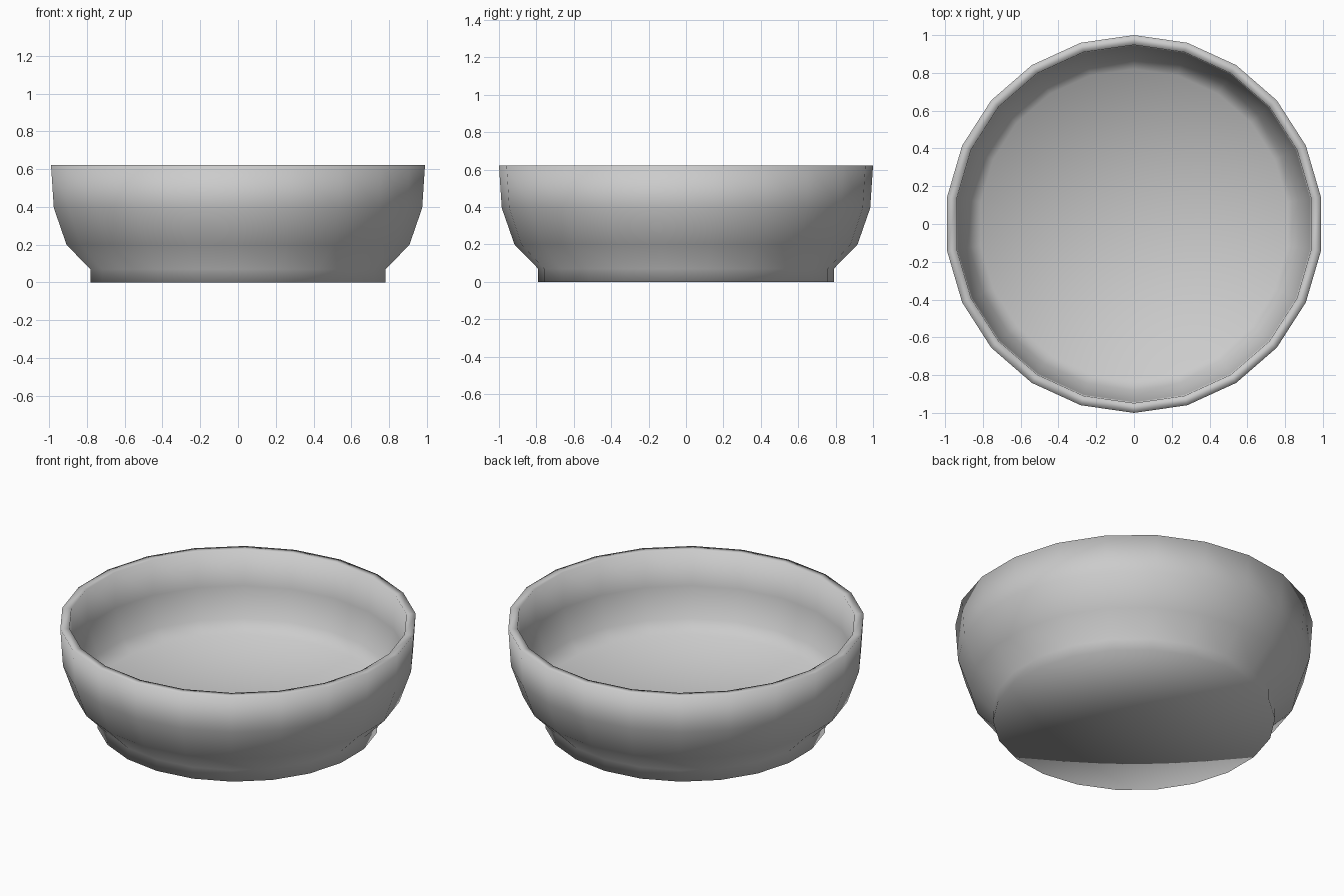
import bpy
import bmesh
from math import sin, cos, tau

SIDES = 22

# Remove the default cube
cube = bpy.data.objects.get("Cube")
if cube:
    bpy.data.objects.remove(cube, do_unlink=True)

# Plain grey material
grey = bpy.data.materials.new("light_grey")
grey.use_nodes = True
color = (0.6, 0.6, 0.6, 1)
grey.diffuse_color = color
grey.node_tree.nodes["Principled BSDF"].inputs["Base Color"].default_value = color

# Radius and height, from the foot up the outside, over the rim, down the inside
floor_height = 0.16
profile = [
    (0.79, 0), (0.79, 0.07), (0.917, 0.2), (0.985, 0.395), (1, 0.622),
    (0.948, 0.622), (0.942, 0.405), (0.88, 0.23), (0.82, floor_height),
]

bm = bmesh.new()


def make_ring(radius, height):
    """Ring of vertices with one corner pointing to the back."""
    angles = [tau * i / SIDES for i in range(SIDES)]
    return [bm.verts.new((radius * sin(a), radius * cos(a), height)) for a in angles]


def cap(ring, height):
    """Close a ring with a fan of triangles."""
    centre = bm.verts.new((0, 0, height))
    for i in range(SIDES):
        bm.faces.new((ring[i], ring[(i + 1) % SIDES], centre))


# Walls, underside and inner floor
rings = [make_ring(r, z) for r, z in profile]
for low, high in zip(rings, rings[1:]):
    for i in range(SIDES):
        j = (i + 1) % SIDES
        bm.faces.new((low[i], low[j], high[j], high[i]))
cap(rings[0], 0)
cap(rings[-1], floor_height)

bmesh.ops.recalc_face_normals(bm, faces=bm.faces)
for face in bm.faces:
    face.smooth = True

mesh = bpy.data.meshes.new("bowl")
bm.to_mesh(mesh)
bm.free()
mesh.materials.append(grey)
bowl = bpy.data.objects.new("bowl", mesh)
bpy.context.collection.objects.link(bowl)
